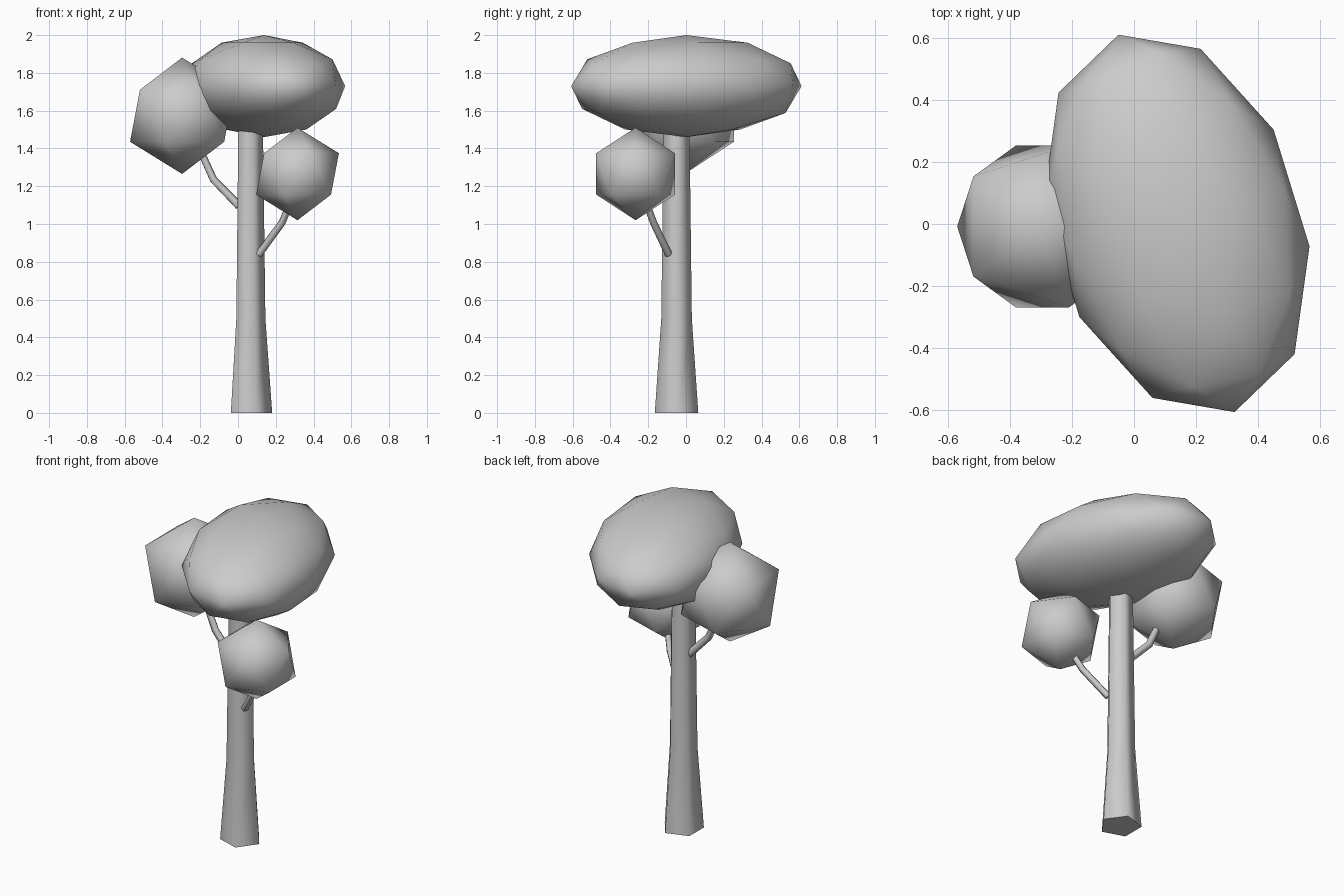
import bpy, bmesh
from math import radians, cos, sin, tau
from mathutils import Vector

if "Cube" in bpy.data.objects:
    bpy.data.objects.remove(bpy.data.objects["Cube"])


def smooth(obj):
    bpy.ops.object.select_all(action='DESELECT')
    obj.select_set(True)
    bpy.context.view_layer.objects.active = obj
    bpy.ops.object.shade_smooth_by_angle(angle=radians(80))


def tube(name, path, radii, sides=5):
    """Capped low-poly tube along a path, one radius per point."""
    pts = [Vector(p) for p in path]
    bm = bmesh.new()
    rings = []
    for i, (p, r) in enumerate(zip(pts, radii)):
        before = (p - pts[i - 1]).normalized() if i else Vector()
        after = (pts[i + 1] - p).normalized() if i < len(pts) - 1 else Vector()
        t = (before + after).normalized()
        v = t.cross(Vector((1, 0, 0))).normalized()
        u = v.cross(t)
        rings.append([bm.verts.new(p + r * (u * cos(tau * k / sides) + v * sin(tau * k / sides)))
                      for k in range(sides)])
    for a, b in zip(rings, rings[1:]):
        for k in range(sides):
            n = (k + 1) % sides
            bm.faces.new((a[k], a[n], b[n], b[k]))
    bm.faces.new(rings[0][::-1])
    bm.faces.new(rings[-1])
    bmesh.ops.recalc_face_normals(bm, faces=bm.faces)
    mesh = bpy.data.meshes.new(name)
    bm.to_mesh(mesh)
    bm.free()
    obj = bpy.data.objects.new(name, mesh)
    bpy.context.collection.objects.link(obj)
    smooth(obj)


def foliage(name, centre, scale, subdivisions=1, turn=0):
    bpy.ops.mesh.primitive_ico_sphere_add(subdivisions=subdivisions, radius=1, location=centre,
                                          rotation=(0, 0, radians(turn)))
    obj = bpy.context.object
    obj.name = name
    obj.scale = scale
    smooth(obj)


# Five-sided trunk, flared at the foot
tube("trunk", [(0.06, -0.05, 0), (0.06, -0.05, 0.5), (0.06, -0.05, 1.6)], [0.121, 0.085, 0.071])

# Bent branches reaching into the side clumps
tube("left_branch", [(0.005, -0.045, 1.095), (-0.132, -0.03, 1.236), (-0.215, -0.025, 1.42)],
     [0.024, 0.022, 0.02])
tube("right_branch", [(0.11, -0.092, 0.84), (0.233, -0.172, 1.008), (0.29, -0.225, 1.15)],
     [0.021, 0.02, 0.019])

# Foliage: wide flat crown and two round clumps
foliage("crown", (0.1375, 0.002, 1.73), (0.409, 0.638, 0.27), 2, 17.1)
foliage("left_clump", (-0.296, -0.008, 1.573), (0.308,) * 3)
foliage("right_clump", (0.315, -0.267, 1.265), (0.245,) * 3)
